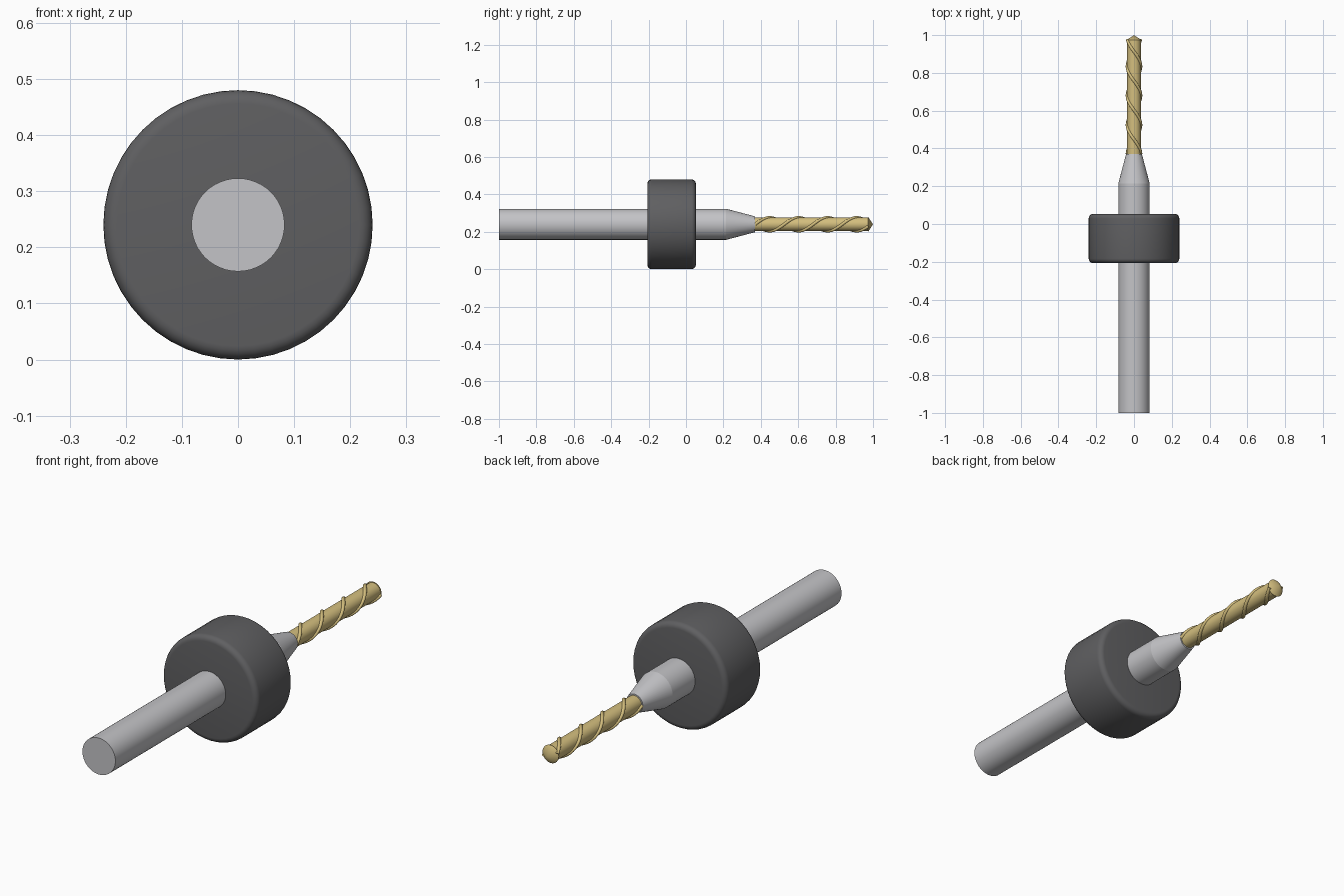
import bpy
import bmesh
import math
from mathutils import Vector, Matrix

cube = bpy.data.objects.get("Cube")
if cube:
    bpy.data.objects.remove(cube, do_unlink=True)

AXIS_Z = 0.24


def make_material(name, rgb):
    mat = bpy.data.materials.new(name)
    mat.use_nodes = True
    mat.diffuse_color = (*rgb, 1)
    mat.node_tree.nodes["Principled BSDF"].inputs["Base Color"].default_value = (*rgb, 1)
    return mat


steel = make_material("steel grey", (0.55, 0.55, 0.57))
rubber = make_material("dark grey", (0.115, 0.115, 0.12))
gold = make_material("pale gold", (0.66, 0.52, 0.21))


def finish(obj, mat, angle=35):
    obj.data.materials.append(mat)
    bpy.ops.object.select_all(action='DESELECT')
    obj.select_set(True)
    bpy.context.view_layer.objects.active = obj
    bpy.ops.object.shade_smooth_by_angle(angle=math.radians(angle))


def lathe(name, profile, mat, steps=48):
    """Spin (radius, y) points around the long axis."""
    bm = bmesh.new()
    verts = [bm.verts.new((r, y, 0)) for r, y in profile]
    edges = [bm.edges.new(pair) for pair in zip(verts, verts[1:])]
    bmesh.ops.spin(bm, geom=verts + edges, cent=(0, 0, 0), axis=(0, 1, 0),
                   angle=math.tau, steps=steps, use_duplicate=False)
    bmesh.ops.remove_doubles(bm, verts=bm.verts, dist=1e-5)
    bmesh.ops.recalc_face_normals(bm, faces=bm.faces)
    mesh = bpy.data.meshes.new(name)
    bm.to_mesh(mesh)
    bm.free()
    obj = bpy.data.objects.new(name, mesh)
    obj.location.z = AXIS_Z
    bpy.context.collection.objects.link(obj)
    finish(obj, mat)
    return obj


def helix_ridge(name, phase, mat, start=0.37, end=0.975, pitch=0.31,
                radius=0.036, tube=0.008, sides=10, steps=96):
    """Sweep a round section along a helix."""
    bm = bmesh.new()
    rings = []
    for i in range(steps + 1):
        y = start + (end - start) * i / steps
        a = phase + math.tau * (y - start) / pitch
        out = Vector((math.cos(a), 0, math.sin(a)))
        turn = math.tau * radius / pitch
        tangent = Vector((-math.sin(a) * turn, 1, math.cos(a) * turn)).normalized()
        side = tangent.cross(out)
        centre = out * radius + Vector((0, y, 0))
        rings.append([bm.verts.new(centre + tube * (out * math.cos(b) + side * math.sin(b)))
                      for b in (math.tau * k / sides for k in range(sides))])
    for low, high in zip(rings, rings[1:]):
        for k in range(sides):
            n = (k + 1) % sides
            bm.faces.new((low[k], low[n], high[n], high[k]))
    bm.faces.new(rings[0])
    bm.faces.new(rings[-1])
    bmesh.ops.recalc_face_normals(bm, faces=bm.faces)
    mesh = bpy.data.meshes.new(name)
    bm.to_mesh(mesh)
    bm.free()
    obj = bpy.data.objects.new(name, mesh)
    obj.location.z = AXIS_Z
    bpy.context.collection.objects.link(obj)
    finish(obj, mat, 50)


# Shank and the taper down to the bit
lathe("shank", [(0, -1), (0.083, -1), (0.083, 0.215), (0, 0.215)], steel)
lathe("taper", [(0, 0.215), (0.083, 0.215), (0.042, 0.37), (0, 0.37)], steel)

# Depth collar with rounded rims
R, BACK, FRONT, ROUND = 0.24, -0.207, 0.053, 0.024
arc = [math.pi / 2 * i / 5 for i in range(6)]
collar = [(0, BACK)]
collar += [(R - ROUND + ROUND * math.sin(t), BACK + ROUND - ROUND * math.cos(t)) for t in arc]
collar += [(R - ROUND + ROUND * math.cos(t), FRONT - ROUND + ROUND * math.sin(t)) for t in arc]
collar += [(0, FRONT)]
lathe("depth_collar", collar, rubber)

# Fluted bit: core, two spiral ridges and a pointed tip
lathe("bit_core", [(0, 0.36), (0.036, 0.36), (0.036, 0.975), (0, 0.975)], gold, 32)
for i in range(2):
    helix_ridge(f"spiral_ridge_{i + 1}", math.pi * i, gold)
lathe("bit_tip", [(0, 0.973), (0.041, 0.973), (0, 1)], gold, 32)
